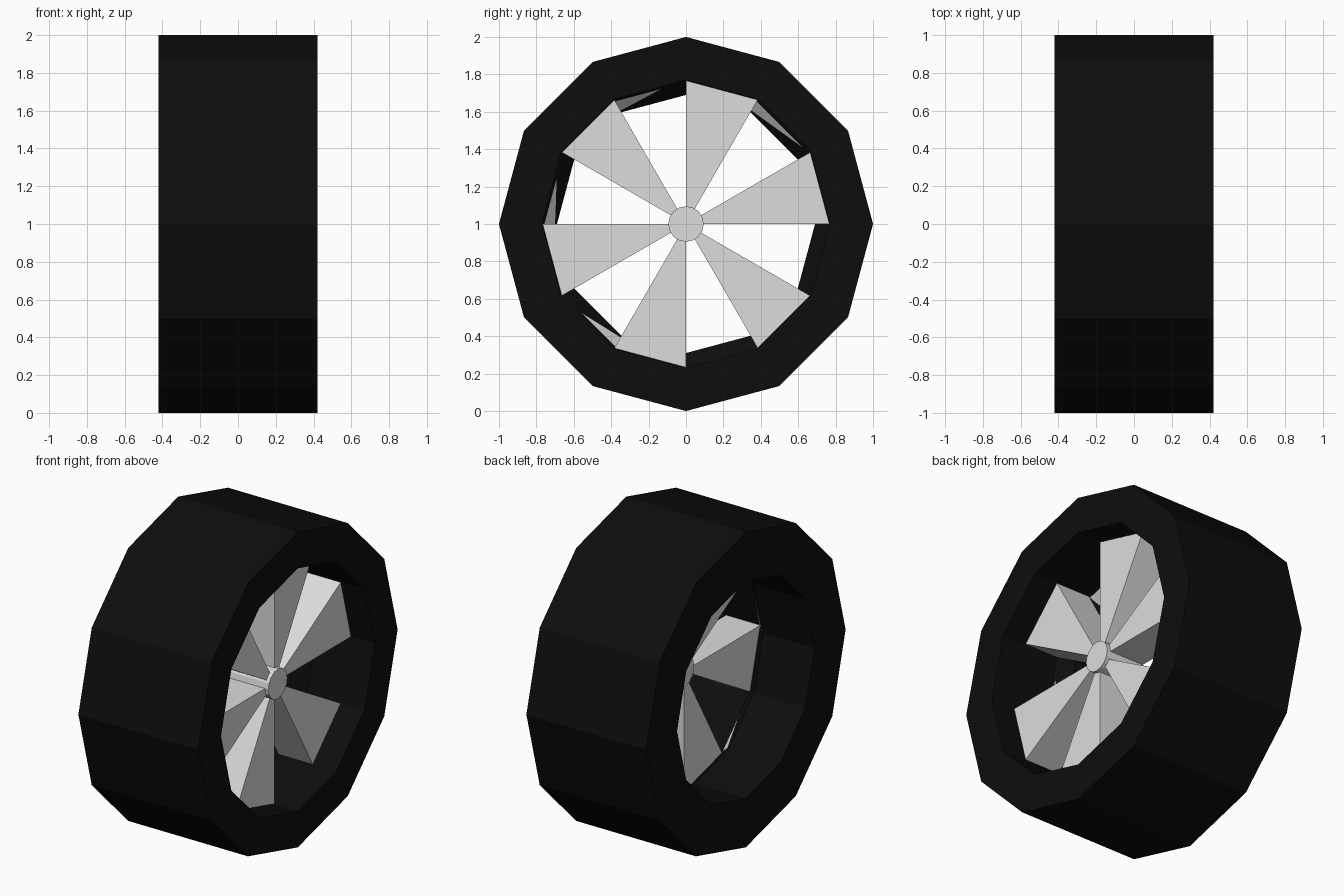
import bpy, bmesh
from math import cos, sin, radians

if "Cube" in bpy.data.objects:
    bpy.data.objects.remove(bpy.data.objects["Cube"])


def material(name, v):
    m = bpy.data.materials.new(name)
    m.diffuse_color = (v, v, v, 1)
    m.use_nodes = True
    m.node_tree.nodes["Principled BSDF"].inputs["Base Color"].default_value = m.diffuse_color
    return m


RUBBER = material("black_rubber", 0.004)
METAL = material("light_metal", 0.72)
CENTRE_Z = 1.0


def ring_point(x, r, deg):
    # the axle runs along x
    return (x, r * cos(radians(deg)), CENTRE_Z + r * sin(radians(deg)))


def finish(bm, name, mat):
    bmesh.ops.recalc_face_normals(bm, faces=bm.faces[:])
    me = bpy.data.meshes.new(name)
    bm.to_mesh(me)
    bm.free()
    me.materials.append(mat)
    ob = bpy.data.objects.new(name, me)
    bpy.context.collection.objects.link(ob)
    return ob


def lathe(name, profile, sides, mat):
    # closed (x, radius) profile turned about the axle
    bm = bmesh.new()
    rings = [[bm.verts.new(ring_point(x, r, 360 * i / sides)) for x, r in profile]
             for i in range(sides)]
    n = len(profile)
    for i in range(sides):
        a, b = rings[i], rings[(i + 1) % sides]
        for j in range(n):
            k = (j + 1) % n
            bm.faces.new((a[j], a[k], b[k], b[j]))
    return finish(bm, name, mat)


def prism(name, section, x0, x1, mat):
    # (radius, angle) outline extruded along the axle
    bm = bmesh.new()
    back = [bm.verts.new(ring_point(x0, r, a)) for r, a in section]
    front = [bm.verts.new(ring_point(x1, r, a)) for r, a in section]
    bm.faces.new(back)
    bm.faces.new(front)
    for i in range(len(section)):
        k = (i + 1) % len(section)
        bm.faces.new((back[i], back[k], front[k], front[i]))
    return finish(bm, name, mat)


# Twelve-sided tyre, wide opening outside, narrower opening inside
lathe("tyre", [(-0.42, 1.0), (0.42, 1.0), (0.42, 0.77), (0.02, 0.77),
               (-0.06, 0.69), (-0.42, 0.69)], 12, RUBBER)

# Six wedge spokes, one in every second segment
for i in range(6):
    a = 60 * i
    prism(f"spoke_{i + 1}", [(0.0, a), (0.767, a), (0.767, a + 30)], 0.015, 0.256, METAL)

# Central hub
prism("hub", [(0.095, 22.5 * i) for i in range(16)], 0.01, 0.28, METAL)

# Slivers of metal rim showing on the step inside the tyre
for a in (30, 90, 150, 210):
    bm = bmesh.new()
    t = 0.1 if a == 30 else 0.35
    lo = [ring_point(x, r, a) for x, r in ((0.012, 0.757), (-0.045, 0.70))]
    hi = [ring_point(x, r, a + 30) for x, r in ((0.012, 0.757), (-0.045, 0.70))]
    tip = [p + (q - p) * t for p, q in zip(lo[0], hi[0])]
    bm.faces.new([bm.verts.new(p) for p in (tip, hi[0], hi[1])])
    finish(bm, f"rim_sliver_{a}", METAL)
